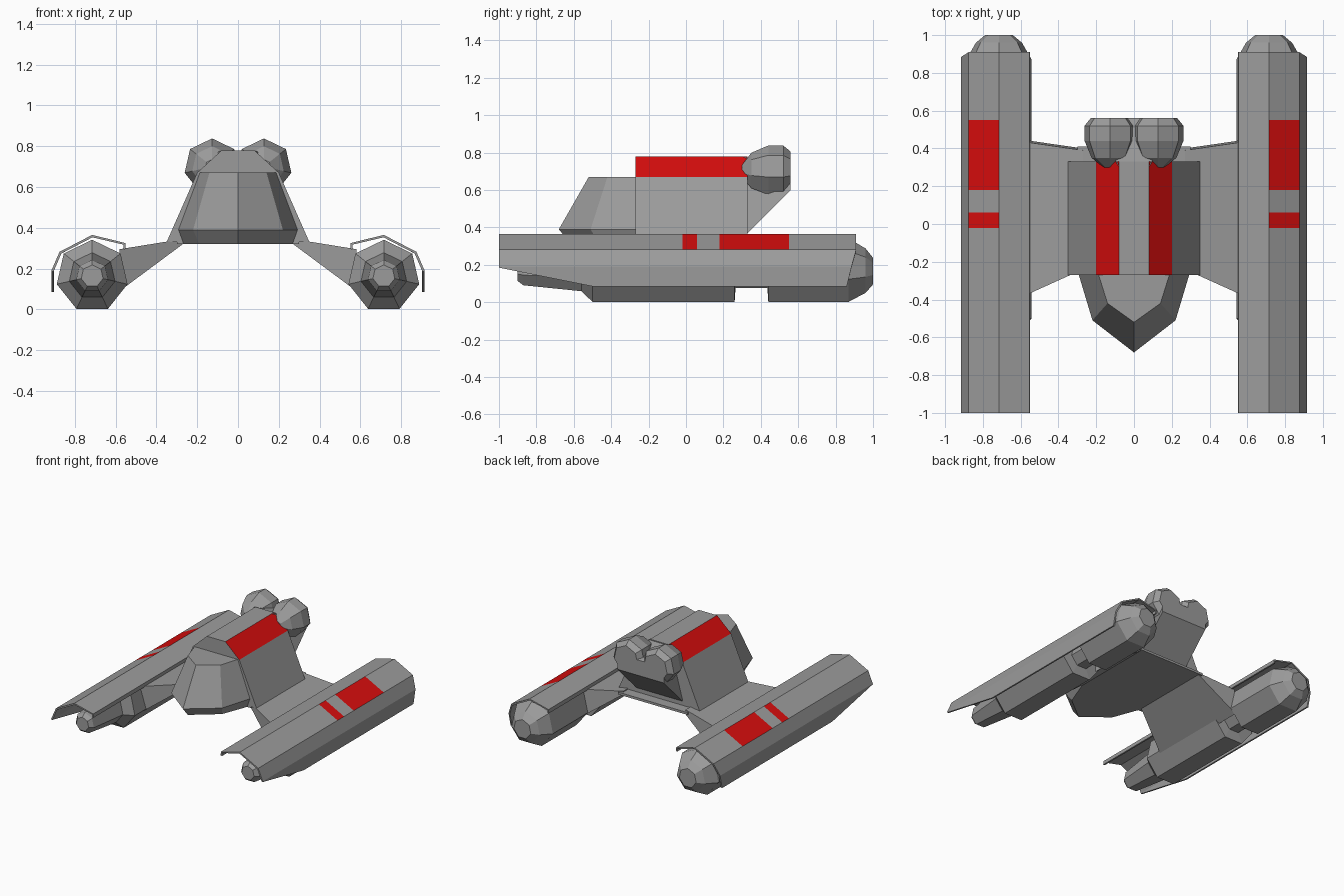
import bpy, bmesh
from math import sin, cos, pi

old = bpy.data.objects.get("Cube")
if old:
    bpy.data.objects.remove(old)


def material(name, color):
    m = bpy.data.materials.new(name)
    m.use_nodes = True
    m.diffuse_color = color
    m.node_tree.nodes["Principled BSDF"].inputs["Base Color"].default_value = color
    return m


GREY = material("hull grey", (0.33, 0.33, 0.33, 1))
RED = material("panel red", (0.68, 0.004, 0.004, 1))


def loft(name, rings, closed=True, mirror=False, paint=None):
    """Skin equal-length rings of points; paint(centre) picks the red faces."""
    bm = bmesh.new()
    rows = [[bm.verts.new(p) for p in ring] for ring in rings]
    n = len(rows[0])
    for a, b in zip(rows, rows[1:]):
        for i in range(n if closed else n - 1):
            j = (i + 1) % n
            bm.faces.new((a[i], a[j], b[j], b[i]))
    if closed:
        bm.faces.new(rows[0])
        bm.faces.new(rows[-1])
    bmesh.ops.recalc_face_normals(bm, faces=bm.faces)
    for f in bm.faces:
        if paint and paint(f.calc_center_median()):
            f.material_index = 1
    me = bpy.data.meshes.new(name)
    bm.to_mesh(me)
    bm.free()
    me.materials.append(GREY)
    me.materials.append(RED)
    ob = bpy.data.objects.new(name, me)
    bpy.context.collection.objects.link(ob)
    if mirror:
        ob.modifiers.new("Mirror", 'MIRROR').use_mirror_merge = False
    return ob


def lathe(name, cx, cz, profile, sides=7):
    """Faceted body along y from (y, radius) pairs, one vertex line on top."""
    rings = [[(cx + r * sin(2 * pi * k / sides), y, cz + r * cos(2 * pi * k / sides))
              for k in range(sides)] for y, r in profile]
    return loft(name, rings, mirror=True)


def both_sides(half):
    """Complete a half outline of (x, z) points with its mirror image."""
    return half + [(-x, z) for x, z in reversed(half)]


# Fuselage with red sloped roof panels
hull = both_sides([(0.35, 0.33), (0.2, 0.67), (0.08, 0.78)])
loft("fuselage", [[(x, y, z) for x, z in hull] for y in (-0.27, 0.33)],
     paint=lambda c: 0.68 < c.z < 0.77 and abs(c.x) > 0.1)

# Flat deck under the fuselage
loft("deck", [[(x, y, z) for x, y in ((-0.3, -0.27), (0.3, -0.27), (0.3, 0.41), (-0.3, 0.41))]
              for z in (0.32, 0.338)])

# Pointed cockpit nose, stacked outlines from bottom to top
def nose_ring(z, side, cheek_x, cheek_y, tip):
    half = [(side, -0.26), (cheek_x, cheek_y)]
    return [(x, y, z) for x, y in half + [(0, tip)] + [(-x, y) for x, y in reversed(half)]]


loft("nose", [nose_ring(0.32, 0.27, 0.19, -0.47, -0.62),
              nose_ring(0.39, 0.295, 0.22, -0.51, -0.68),
              nose_ring(0.67, 0.19, 0.14, -0.42, -0.52)])

# Rear wedge carrying the engines
loft("rear_wedge", [[(-w, 0.3, 0.34), (-w, 0.56, 0.6), (-w, 0.56, 0.72), (-0.08 * w / 0.2, 0.3, 0.78)]
                    for w in (0.2, -0.2)])

# Twin faceted engines above the tail
lathe("tail_engine", 0.127, 0.70,
      [(0.30, 0.035), (0.35, 0.10), (0.44, 0.138), (0.52, 0.138), (0.56, 0.105)])

# Wings dropping out to the nacelles
loft("wing", [[(x, f, hi), (x, b, hi), (x, b + 0.01, lo), (x, f, lo)]
              for x, f, b, lo, hi in ((0.27, -0.24, 0.39, 0.32, 0.345),
                                      (0.58, -0.38, 0.435, 0.09, 0.295))], mirror=True)

# Nacelle cores: intake cone, barrel with a notch, rear dome
lathe("nacelle_core", 0.715, 0.163,
      [(-0.9, 0.055), (-0.87, 0.08), (-0.56, 0.115), (-0.5, 0.178), (0.26, 0.178),
       (0.265, 0.095), (0.435, 0.095), (0.44, 0.178), (0.87, 0.178), (0.96, 0.125), (1.0, 0.075)])

# Folded armour covers with red stripes on the outer slope
def cover_ring(y, skirt, skirt_y):
    return [(0.55, y, 0.295), (0.552, y, 0.325), (0.715, y, 0.365), (0.875, y, 0.282),
            (0.915, (y + skirt_y) / 2, 0.19), (0.915, skirt_y, skirt)]


stations = [(-1, 0.185), (-0.5, 0.085)] + [(y, 0.085) for y in (-0.02, 0.06, 0.18, 0.55)]
rings = [cover_ring(y, s, y) for y, s in stations] + [cover_ring(0.91, 0.085, 0.86)]
cover = loft("nacelle_cover", rings, closed=False, mirror=True,
             paint=lambda c: 0.74 < c.x < 0.86 and (-0.02 < c.y < 0.06 or 0.18 < c.y < 0.55))
# Give the covers a thin wall on the inside
bm = bmesh.new()
bm.from_mesh(cover.data)
if sum(f.normal.z for f in bm.faces) < 0:
    bmesh.ops.reverse_faces(bm, faces=bm.faces)
bm.to_mesh(cover.data)
bm.free()
wall = cover.modifiers.new("Wall", 'SOLIDIFY')
wall.thickness = 0.012
wall.offset = -1
wall.material_offset = 0
